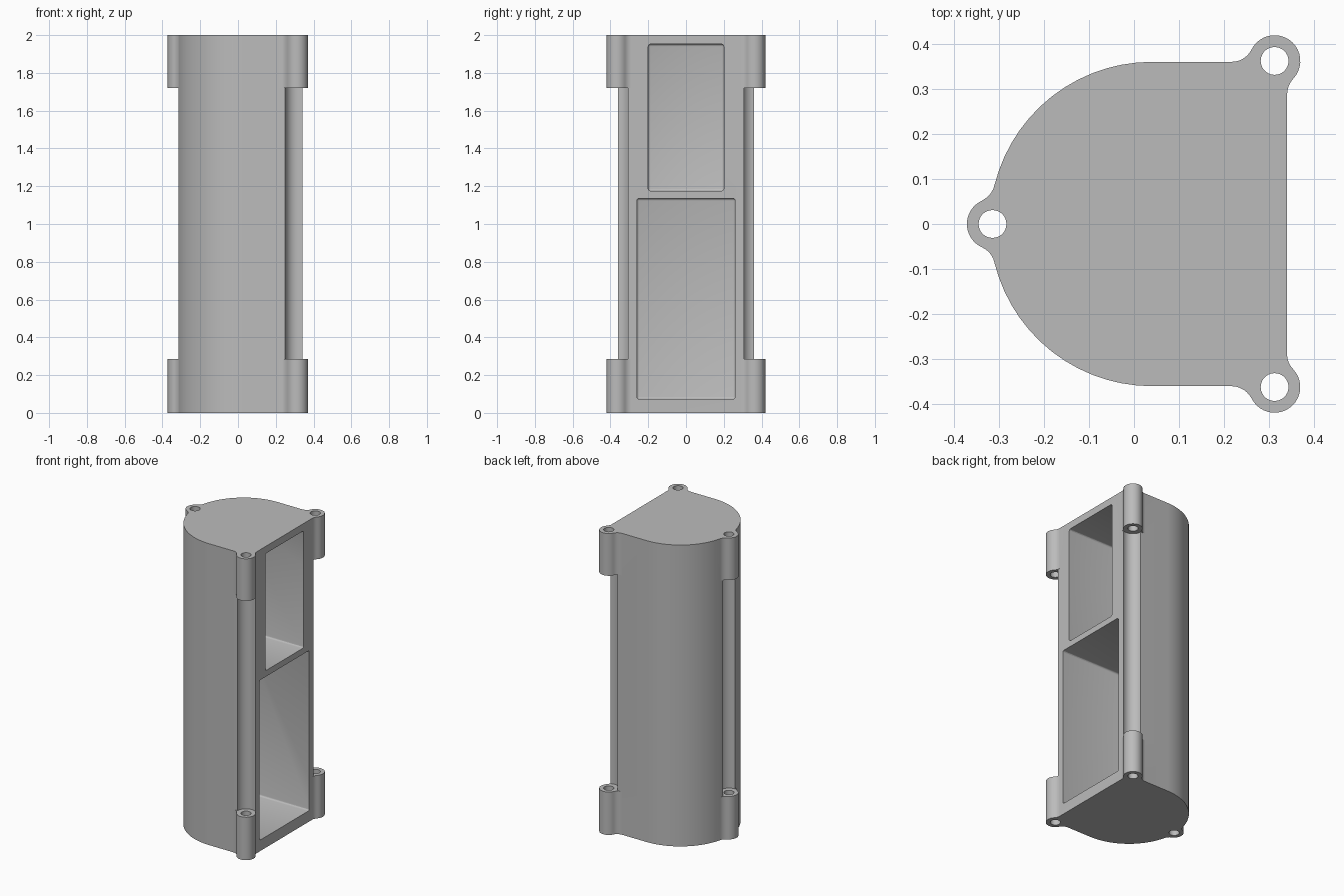
import bpy, bmesh, math
from mathutils import Vector, Matrix

if "Cube" in bpy.data.objects:
    bpy.data.objects.remove(bpy.data.objects["Cube"], do_unlink=True)

HEIGHT, LOW, HIGH = 2.0, 0.285, 1.72
BODY_R, LUG_R, FILLET_R, GROOVE_R, HOLE_R = 0.361, 0.057, 0.05, 0.063, 0.031
ARC_CENTRE = Vector((0.04, 0))
FLAT_X = 0.341


def arc(centre, start, end, ccw, n):
    """Points on a circle from start to end, both included."""
    a, b = start - centre, end - centre
    a0 = math.atan2(a.y, a.x)
    turn = (math.atan2(b.y, b.x) - a0) % math.tau
    if not ccw:
        turn -= math.tau
    pts = [centre + Vector((math.cos(a0 + turn * i / n), math.sin(a0 + turn * i / n))) * a.length
           for i in range(1, n)]
    return [start] + pts + [end]


def flip(p):
    return Vector((p.x, -p.y))


# One side of a lug: fillet centre, fillet tangent point, groove edge
corner = Vector((0.313, -0.363))
rear = Vector((-0.315, 0))
under = [Vector(p) for p in ((0.217, -0.411), (0.217, -0.361), (0.25, -0.361))]
beside = [Vector(p) for p in ((0.391, -0.289), (FLAT_X, -0.289), (FLAT_X, -0.306))]
behind = [Vector(p) for p in ((-0.359, 0.0974), (-0.311, 0.0855), (-0.3155, 0.0628))]


def mirrored(side):
    return [flip(p) for p in side]


# Counter-clockwise: front corner, back corner, rear of the curve
lugs = [(corner, under, beside),
        (flip(corner), mirrored(beside), mirrored(under)),
        (rear, behind, mirrored(behind))]


def lug_outline(centre, first, last):
    k = FILLET_R / (FILLET_R + LUG_R)
    k1, k2 = first[0].lerp(centre, k), last[0].lerp(centre, k)
    return (arc(first[0], first[1], k1, False, 6)
            + arc(centre, k1, k2, True, 20)[1:]
            + arc(last[0], k2, last[1], False, 6)[1:])


def groove_outline(centre, first, last):
    return [first[1]] + arc(centre, first[2], last[2], False, 12) + [last[1]]


outer = [lug_outline(*lug) for lug in lugs]
inner = [groove_outline(*lug) for lug in lugs]
curve = [outer[1][-1]] + arc(ARC_CENTRE, ARC_CENTRE + Vector((0, BODY_R)), outer[2][0], True, 14)
walls = [[outer[0][-1], outer[1][0]], curve, [flip(p) for p in reversed(curve)]]

# Case body: shared wall strips, lugs at both ends, grooves between them
bm = bmesh.new()


def face(points):
    bm.faces.new([bm.verts.new(p) for p in points])


def strip(path, z0, z1):
    for a, b in zip(path, path[1:]):
        face([(*a, z0), (*b, z0), (*b, z1), (*a, z1)])


for i in range(3):
    for z0, z1 in ((0, LOW), (LOW, HIGH), (HIGH, HEIGHT)):
        strip(walls[i], z0, z1)
        strip(inner[i] if z0 == LOW else outer[i], z0, z1)
    ledge = outer[i] + inner[i][-2:0:-1]
    face([(*p, LOW) for p in ledge])
    face([(*p, HIGH) for p in reversed(ledge)])
profile = [p for o, w in zip(outer, walls) for p in o[:-1] + w[:-1]]
face([(*p, HEIGHT) for p in profile])
face([(*p, 0) for p in reversed(profile)])
bmesh.ops.remove_doubles(bm, verts=bm.verts, dist=0.0005)
bmesh.ops.recalc_face_normals(bm, faces=bm.faces)


def make_object(name, mesh_bm):
    mesh = bpy.data.meshes.new(name)
    mesh_bm.to_mesh(mesh)
    mesh_bm.free()
    obj = bpy.data.objects.new(name, mesh)
    bpy.context.collection.objects.link(obj)
    return obj


case = make_object("case_body", bm)

grey = bpy.data.materials.new("plain_grey")
grey.use_nodes = True
colour = (0.5, 0.5, 0.5, 1)
grey.diffuse_color = colour
grey.node_tree.nodes["Principled BSDF"].inputs["Base Color"].default_value = colour
case.data.materials.append(grey)


def cut(name, cutter_bm):
    cutter = make_object(name, cutter_bm)
    cutter.data.materials.append(grey)
    cutter.hide_render = True
    mod = case.modifiers.new(name, "BOOLEAN")
    mod.operation, mod.solver, mod.object = "DIFFERENCE", "EXACT", cutter
    bpy.context.view_layer.objects.active = case
    bpy.ops.object.modifier_apply(modifier=name)
    bpy.data.objects.remove(cutter, do_unlink=True)


# Two open compartments in the flat side, with softly rounded inner edges
for name, half_width, z0, z1, back in (("upper_compartment", 0.2, 1.175, 1.952, -0.18),
                                       ("lower_compartment", 0.26, 0.073, 1.135, -0.14)):
    box = bmesh.new()
    bmesh.ops.create_cube(box, size=1)
    size = Vector((0.5 - back, 2 * half_width, z1 - z0))
    middle = Vector(((0.5 + back) / 2, 0, (z0 + z1) / 2))
    bmesh.ops.transform(box, matrix=Matrix.LocRotScale(middle, None, size), verts=box.verts)
    bmesh.ops.bevel(box, geom=box.edges[:], offset=0.012, segments=3, profile=0.5, affect="EDGES")
    cut(name, box)

# Screw holes through the lugs
for i, (centre, _, _) in enumerate(lugs):
    for z in (0.1, HEIGHT - 0.1):
        hole = bmesh.new()
        bmesh.ops.create_cone(hole, cap_ends=True, segments=28, radius1=HOLE_R, radius2=HOLE_R,
                              depth=0.5, matrix=Matrix.Translation((*centre, z)))
        cut(f"screw_hole_{i}", hole)

bpy.ops.object.select_all(action="DESELECT")
case.select_set(True)
bpy.context.view_layer.objects.active = case
bpy.ops.object.shade_smooth_by_angle(angle=math.radians(30))
